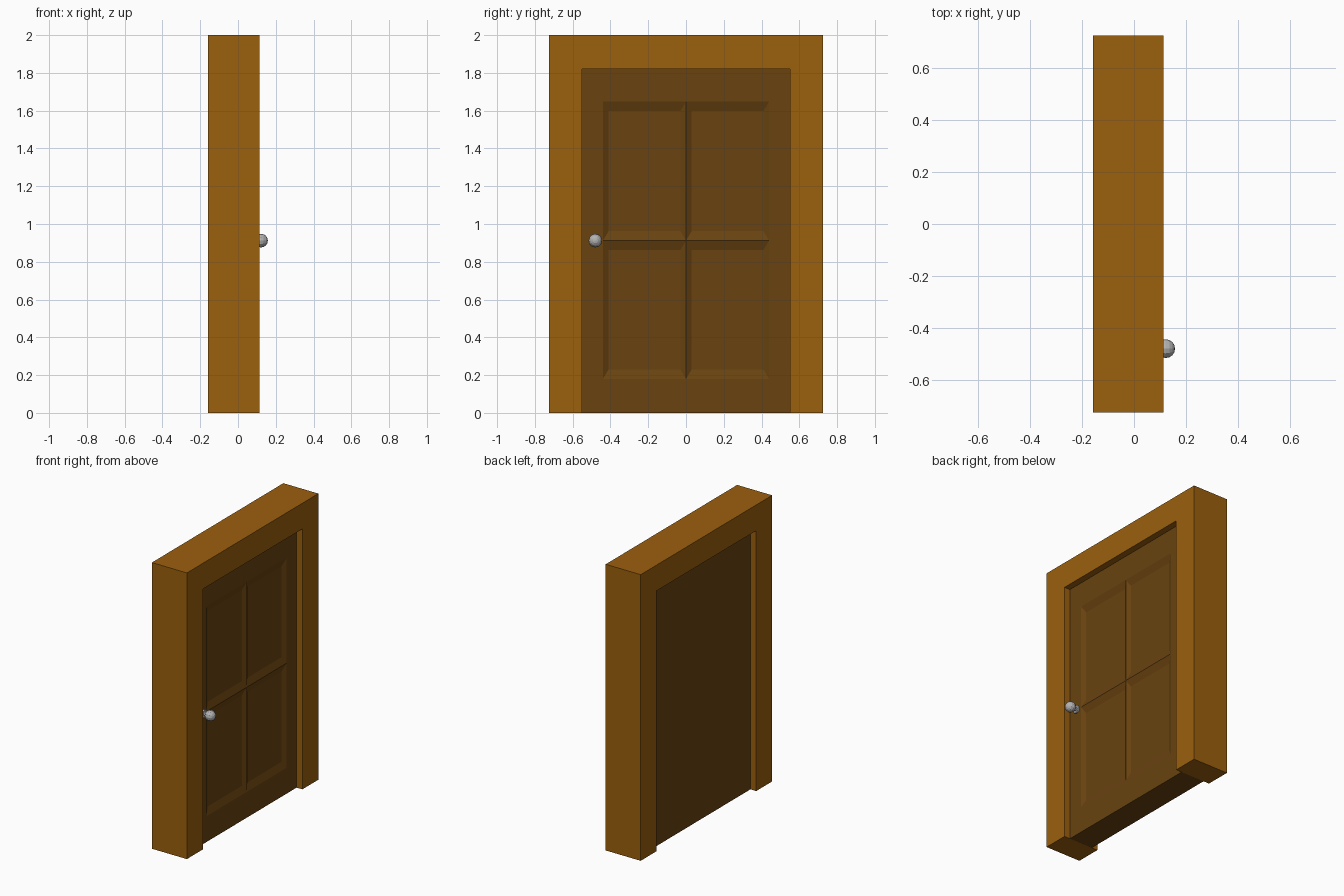
import bpy, bmesh, math
from mathutils import Matrix

if "Cube" in bpy.data.objects:
    bpy.data.objects.remove(bpy.data.objects["Cube"])


def material(name, rgb):
    m = bpy.data.materials.new(name)
    m.diffuse_color = (*rgb, 1)
    m.use_nodes = True
    m.node_tree.nodes["Principled BSDF"].inputs["Base Color"].default_value = m.diffuse_color
    return m


FRAME = material("light brown wood", (0.33, 0.115, 0.004))
DOOR = material("dark brown wood", (0.14, 0.055, 0.005))
METAL = material("grey metal", (0.45, 0.45, 0.45))


def finish(name, bm, mat):
    bmesh.ops.remove_doubles(bm, verts=bm.verts, dist=1e-5)
    bmesh.ops.recalc_face_normals(bm, faces=bm.faces)
    mesh = bpy.data.meshes.new(name)
    bm.to_mesh(mesh)
    bm.free()
    mesh.materials.append(mat)
    ob = bpy.data.objects.new(name, mesh)
    bpy.context.collection.objects.link(ob)
    return ob


X0, X1 = -0.158, 0.113          # frame depth
D0, D1 = -0.113, 0.068          # door depth
W, OW, H, OH = 0.726, 0.55, 2.0, 1.82

# door frame: U-shaped profile extruded through the wall
bm = bmesh.new()
outline = [(-W, 0), (-W, H), (W, H), (W, 0), (OW, 0), (OW, OH), (-OW, OH), (-OW, 0)]
face = bm.faces.new([bm.verts.new((X0, y, z)) for y, z in outline])
ext = bmesh.ops.extrude_face_region(bm, geom=[face])
bmesh.ops.translate(bm, vec=(X1 - X0, 0, 0),
                    verts=[v for v in ext["geom"] if isinstance(v, bmesh.types.BMVert)])
finish("door_frame", bm, FRAME)

# door leaf: front grid with four sunken bevelled panels, plain back
bm = bmesh.new()
ys = [-OW, -0.44, 0, 0.44, OW]
zs = [0, 0.18, 0.912, 1.648, OH]
DY, DZ, SINK = 0.03, 0.05, 0.017


def quad(*pts):
    bm.faces.new([bm.verts.new(p) for p in pts])


def rect(x, y0, y1, z0, z1):
    return [(x, y0, z0), (x, y1, z0), (x, y1, z1), (x, y0, z1)]


for i in range(4):
    for j in range(4):
        y0, y1, z0, z1 = ys[i], ys[i + 1], zs[j], zs[j + 1]
        outer = rect(D1, y0, y1, z0, z1)
        if i in (1, 2) and j in (1, 2):
            inner = rect(D1 - SINK, y0 + DY, y1 - DY, z0 + DZ, z1 - DZ)
            quad(*inner)
            for k in range(4):
                n = (k + 1) % 4
                quad(outer[k], outer[n], inner[n], inner[k])
        else:
            quad(*outer)
        quad(*rect(D0, y0, y1, z0, z1))
for i in range(4):
    for z in (0, OH):
        quad((D0, ys[i], z), (D1, ys[i], z), (D1, ys[i + 1], z), (D0, ys[i + 1], z))
    for y in (-OW, OW):
        quad((D0, y, zs[i]), (D1, y, zs[i]), (D1, y, zs[i + 1]), (D0, y, zs[i + 1]))
finish("door_leaf", bm, DOOR)

# knob with stem and rosette
KY, KZ = -0.48, 0.912
TURN = Matrix.Rotation(math.pi / 2, 4, 'Y')


def disc(name, x0, x1, r):
    b = bmesh.new()
    bmesh.ops.create_cone(b, cap_ends=True, segments=12, radius1=r, radius2=r, depth=x1 - x0,
                          matrix=Matrix.Translation(((x0 + x1) / 2, KY, KZ)) @ TURN)
    finish(name, b, METAL)


disc("knob_rosette", D1 - 0.005, D1 + 0.012, 0.027)
disc("knob_stem", D1, 0.115, 0.014)
b = bmesh.new()
bmesh.ops.create_uvsphere(b, u_segments=12, v_segments=8, radius=0.036,
                          matrix=Matrix.Translation((0.122, KY, KZ)) @ TURN)
finish("knob", b, METAL)
